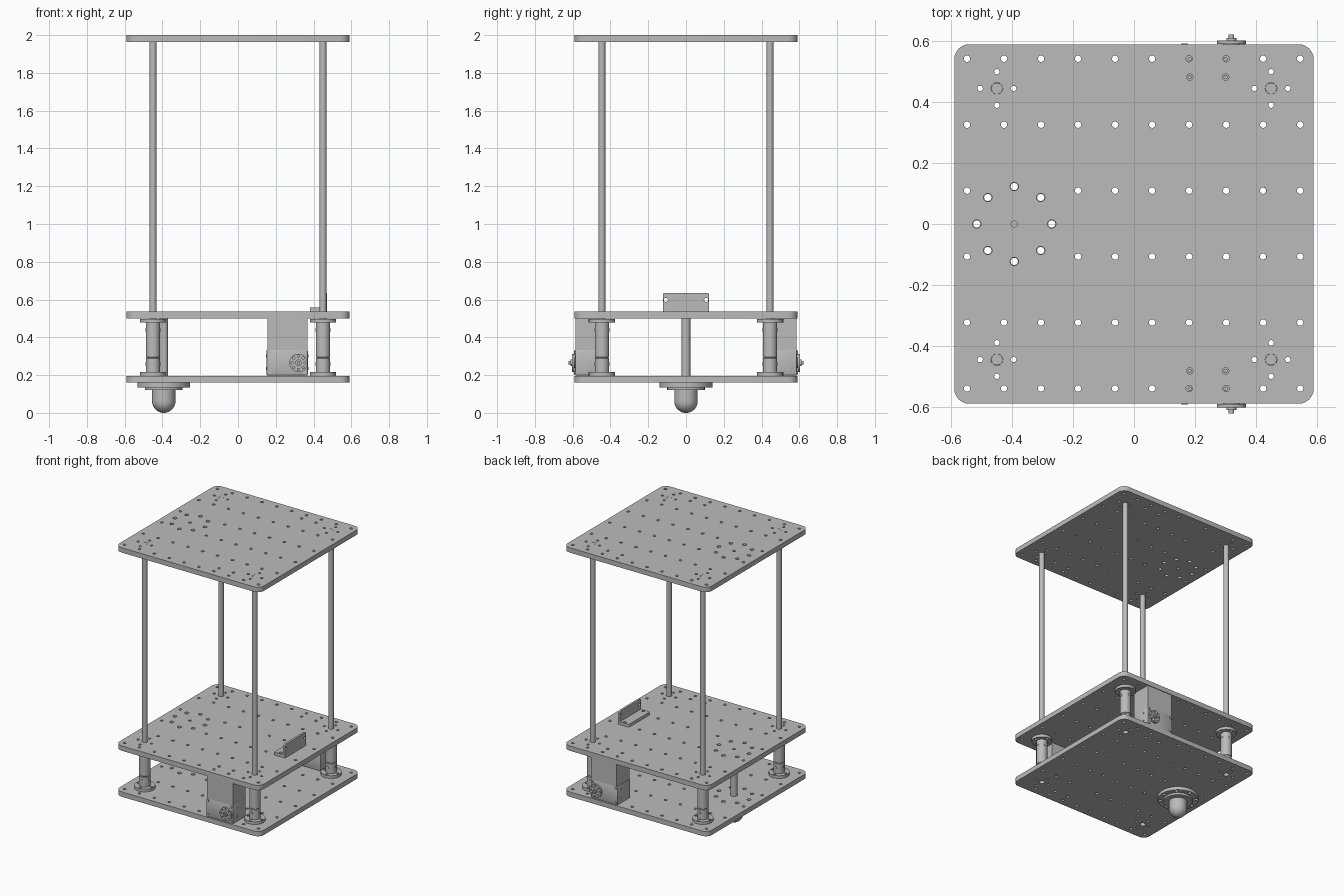
import bpy, bmesh, math
from mathutils import Matrix, Vector

if "Cube" in bpy.data.objects:
    bpy.data.objects.remove(bpy.data.objects["Cube"], do_unlink=True)

metal = bpy.data.materials.new("plain_grey")
metal.use_nodes = True
GREY = (0.5, 0.5, 0.5, 1)
metal.diffuse_color = GREY
metal.node_tree.nodes["Principled BSDF"].inputs["Base Color"].default_value = GREY


def finish(ob):
    """Give the part its colour and smooth shading with sharp edges."""
    bpy.ops.object.select_all(action='DESELECT')
    ob.select_set(True)
    bpy.context.view_layer.objects.active = ob
    ob.data.materials.clear()
    ob.data.materials.append(metal)
    bpy.ops.object.shade_smooth_by_angle(angle=math.radians(35))
    return ob


def from_bmesh(name, bm, matrix=Matrix()):
    bmesh.ops.recalc_face_normals(bm, faces=bm.faces)
    me = bpy.data.meshes.new(name)
    bm.to_mesh(me)
    bm.free()
    ob = bpy.data.objects.new(name, me)
    bpy.context.collection.objects.link(ob)
    ob.matrix_world = matrix
    return finish(ob)


def circle(x, y, r, n=14):
    return [(x + r * math.cos(math.tau * i / n), y + r * math.sin(math.tau * i / n)) for i in range(n)]


def ring(x, y, dist, r, n, phase=0):
    """Hole positions spaced evenly round a centre."""
    return [(x + dist * math.cos(phase + math.tau * i / n),
             y + dist * math.sin(phase + math.tau * i / n), r) for i in range(n)]


def rounded_rect(w, h, r):
    pts = []
    for k, (sx, sy) in enumerate([(1, 1), (-1, 1), (-1, -1), (1, -1)]):
        for i in range(7):
            a = math.pi / 2 * (k + i / 6)
            pts.append((sx * (w / 2 - r) + r * math.cos(a), sy * (h / 2 - r) + r * math.sin(a)))
    return pts


def sheet(name, outline, holes, thick, matrix):
    """Flat sheet with drilled holes, centred on its own thickness."""
    cu = bpy.data.curves.new(name, 'CURVE')
    cu.dimensions = '2D'
    cu.fill_mode = 'BOTH'
    cu.extrude = thick / 2
    for loop in [outline] + [circle(*h) for h in holes]:
        sp = cu.splines.new('POLY')
        sp.points.add(len(loop) - 1)
        for p, (x, y) in zip(sp.points, loop):
            p.co = (x, y, 0, 1)
        sp.use_cyclic_u = True
    ob = bpy.data.objects.new(name, cu)
    bpy.context.collection.objects.link(ob)
    bpy.ops.object.select_all(action='DESELECT')
    ob.select_set(True)
    bpy.context.view_layer.objects.active = ob
    bpy.ops.object.convert(target='MESH')
    ob = bpy.context.view_layer.objects.active
    bm = bmesh.new()
    bm.from_mesh(ob.data)
    bmesh.ops.remove_doubles(bm, verts=bm.verts, dist=1e-5)
    bmesh.ops.recalc_face_normals(bm, faces=bm.faces)
    bm.to_mesh(ob.data)
    bm.free()
    ob.matrix_world = matrix
    return finish(ob)


def rod(name, a, b, r, n=20):
    """Cylinder running from point a to point b."""
    a, b = Vector(a), Vector(b)
    bm = bmesh.new()
    bmesh.ops.create_cone(bm, cap_ends=True, segments=n, radius1=r, radius2=r, depth=(b - a).length)
    turn = (b - a).to_track_quat('Z', 'Y').to_matrix().to_4x4()
    return from_bmesh(name, bm, Matrix.Translation((a + b) / 2) @ turn)


def lathe(name, profile, x, y, closed=False, n=32):
    """Spin an (r, z) profile about a vertical axis."""
    bm = bmesh.new()
    vs = [bm.verts.new((r, 0, z)) for r, z in profile]
    pairs = list(zip(vs, vs[1:])) + ([(vs[-1], vs[0])] if closed else [])
    es = [bm.edges.new(p) for p in pairs]
    bmesh.ops.spin(bm, geom=vs + es, cent=(0, 0, 0), axis=(0, 0, 1), angle=math.tau, steps=n)
    bmesh.ops.remove_doubles(bm, verts=bm.verts, dist=1e-5)
    return from_bmesh(name, bm, Matrix.Translation((x, y, 0)))


def box(name, lo, hi, bevel=0.0):
    lo, hi = Vector(lo), Vector(hi)
    bm = bmesh.new()
    bmesh.ops.create_cube(bm, size=1)
    bmesh.ops.scale(bm, vec=hi - lo, verts=bm.verts)
    if bevel:
        bmesh.ops.bevel(bm, geom=bm.edges[:], offset=bevel, segments=2, affect='EDGES', profile=0.5)
    return from_bmesh(name, bm, Matrix.Translation((lo + hi) / 2))


up = lambda x, y, z: Matrix.Translation((x, y, z))
CORNERS = [(sx * 0.45, sy * 0.445) for sx in (-1, 1) for sy in (-1, 1)]
CASTER_X = -0.393

# Hole pattern shared by the three decks
holes = []
for i in range(10):
    for j in range(6):
        if i in (1, 2) and j in (2, 3):
            continue
        holes.append((-0.548 + 0.1215 * i, -0.54 + 0.2165 * j, 0.0105))
holes += [(x, s * 0.482, 0.0105) for x in (0.183, 0.301) for s in (-1, 1)]
holes += ring(CASTER_X, 0, 0.123, 0.014, 8) + [(CASTER_X, 0, 0.0105)]
for cx, cy in CORNERS:
    holes += ring(cx, cy, 0.055, 0.009, 4) + [(cx, cy, 0.0195)]
for name, z in (("bottom_deck", 0.178), ("middle_deck", 0.518), ("top_deck", 1.982)):
    sheet(name, rounded_rect(1.18, 1.18, 0.05), holes, 0.036, up(0, 0, z))

# Corner rods and flanged standoffs
for cx, cy in CORNERS:
    rod("corner_rod", (cx, cy, 0.3), (cx, cy, 2.0), 0.0185)
    for z in (0.206, 0.488):
        sheet("standoff_flange", circle(cx, cy, 0.07, 32),
              ring(cx, cy, 0.055, 0.009, 4) + [(cx, cy, 0.0195)], 0.02, up(0, 0, z))
    lathe("standoff_tube", [(0.02, 0.2), (0.038, 0.2), (0.038, 0.288), (0.035, 0.291), (0.035, 0.294),
                            (0.038, 0.297), (0.038, 0.48), (0.02, 0.48)], cx, cy, closed=True)
    for z in (0.26, 0.44):
        rod("standoff_screw_side", (cx - 0.04, cy, z), (cx + 0.04, cy, z), 0.009, 12)
        rod("standoff_screw_front", (cx, cy - 0.04, z), (cx, cy + 0.04, z), 0.009, 12)

# Ball caster with its flange, and the column above it
sheet("caster_flange", circle(CASTER_X, 0, 0.14, 48), ring(CASTER_X, 0, 0.123, 0.012, 8), 0.025,
      up(0, 0, 0.148))
R = 0.062
dome = [(R * math.cos(a), R - R * math.sin(a)) for a in (math.pi / 2 * i / 10 for i in range(11))]
lathe("caster_ball_housing", [(0, 0.14), (0.1, 0.14), (0.1, 0.12), (R, 0.12)] + dome, CASTER_X, 0)
rod("caster_column", (CASTER_X, 0, 0.16), (CASTER_X, 0, 0.5), 0.023, 24)

# Drive motors, mirrored front and back
HX, HZ = 0.32, 0.265
for s in (-1, 1):
    box("motor_mount", (0.157, min(s * 0.435, s * 0.585), 0.33), (0.367, max(s * 0.435, s * 0.585), 0.5))
    box("motor_body", (0.15, min(s * 0.435, s * 0.587), 0.197), (0.37, max(s * 0.435, s * 0.587), 0.335), 0.008)
    sheet("motor_horn", circle(0, 0, 0.048, 32), ring(0, 0, 0.035, 0.006, 8), 0.012,
          Matrix.Translation((HX, s * 0.597, HZ)) @ Matrix.Rotation(math.pi / 2, 4, 'X'))
    rod("horn_spacer", (HX, s * 0.58, HZ), (HX, s * 0.593, HZ), 0.028)
    rod("horn_hub", (HX, s * 0.58, HZ), (HX, s * 0.611, HZ), 0.017)
    rod("horn_screw", (HX, s * 0.58, HZ), (HX, s * 0.622, HZ), 0.009, 12)
    for z in (0.213, 0.319):
        for x in (0.166, 0.354):
            rod("motor_corner_screw", (x, s * 0.58, z), (x, s * 0.592, z), 0.01, 12)
    for z in (0.235, 0.3):
        rod("motor_side_screw", (0.147, s * 0.54, z), (0.373, s * 0.54, z), 0.008, 12)
    for x in (0.183, 0.301):
        for y in (0.482, 0.541):
            rod("mount_screw", (x, s * y, 0.49), (x, s * y, 0.53), 0.007, 12)

# Angle bracket on the middle deck
sheet("bracket_foot", rounded_rect(0.09, 0.245, 0.008),
      [(-0.0015, 0.1095, 0.0105), (-0.0015, -0.107, 0.0105)], 0.022, up(0.425, 0, 0.547))
sheet("bracket_wall", rounded_rect(0.245, 0.1, 0.01), [(s * 0.107, 0.013, 0.011) for s in (-1, 1)], 0.016,
      Matrix.Translation((0.462, 0, 0.585)) @ Matrix.Rotation(math.pi / 2, 4, 'Z')
      @ Matrix.Rotation(math.pi / 2, 4, 'X'))
